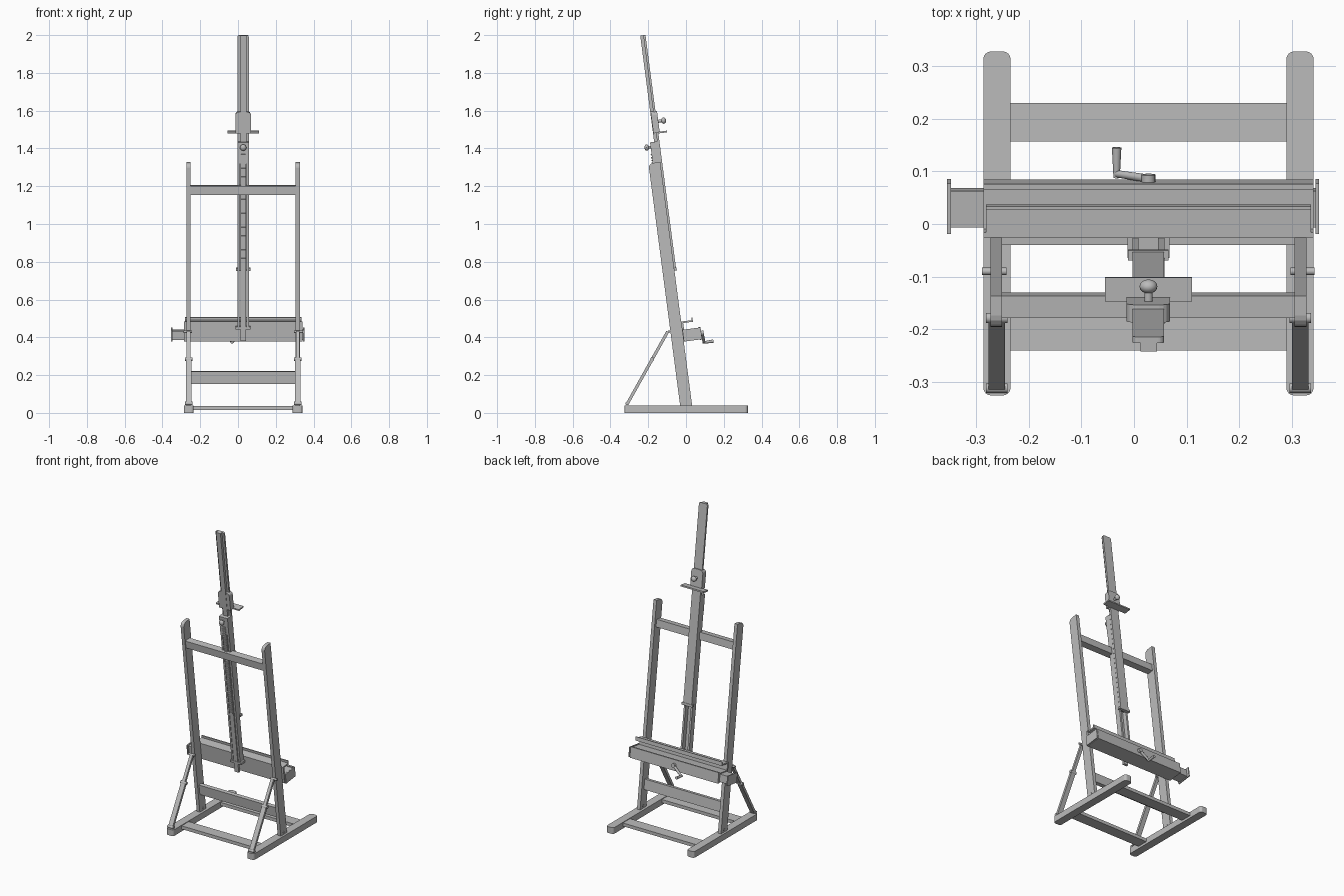
import bpy, bmesh, math
from mathutils import Matrix, Vector

if "Cube" in bpy.data.objects:
    bpy.data.objects.remove(bpy.data.objects["Cube"])

grey = bpy.data.materials.new("warm_grey")
grey.use_nodes = True
COLOUR = (0.5, 0.5, 0.5, 1)
grey.diffuse_color = COLOUR
grey.node_tree.nodes["Principled BSDF"].inputs["Base Color"].default_value = COLOUR

MID = 0.0275  # centre of the frame across x
FLAT = Matrix.Identity(4)
LEAN = Matrix.Translation((0, 0, 0.04)) @ Matrix.Rotation(math.atan(0.131), 4, 'X')


def finish(name, bm, frame=FLAT, smooth=False):
    bmesh.ops.recalc_face_normals(bm, faces=bm.faces)
    bm.transform(frame)
    mesh = bpy.data.meshes.new(name)
    bm.to_mesh(mesh)
    bm.free()
    mesh.materials.append(grey)
    obj = bpy.data.objects.new(name, mesh)
    bpy.context.collection.objects.link(obj)
    if smooth:
        bpy.ops.object.select_all(action='DESELECT')
        obj.select_set(True)
        bpy.context.view_layer.objects.active = obj
        bpy.ops.object.shade_smooth_by_angle()
    return obj


def box(name, x, y, z, frame=LEAN, round_edges=None, radius=0.015):
    """Box from three (low, high) ranges; round_edges picks edges by midpoint and direction."""
    bm = bmesh.new()
    bmesh.ops.create_cube(bm, size=1)
    for v in bm.verts:
        v.co = Vector([sum(r) / 2 + c * (r[1] - r[0]) for r, c in zip((x, y, z), v.co)])
    if round_edges:
        chosen = [e for e in bm.edges if round_edges((e.verts[0].co + e.verts[1].co) / 2,
                                                     (e.verts[1].co - e.verts[0].co).normalized())]
        bmesh.ops.bevel(bm, geom=chosen, offset=radius, segments=4, profile=0.5, affect='EDGES')
    return finish(name, bm, frame)


def rod(name, start, end, r1, r2=None, frame=LEAN, sides=16):
    start, end = Vector(start), Vector(end)
    bm = bmesh.new()
    bmesh.ops.create_cone(bm, cap_ends=True, segments=sides, radius1=r1,
                          radius2=r1 if r2 is None else r2, depth=(end - start).length)
    turn = (end - start).to_track_quat('Z', 'Y').to_matrix().to_4x4()
    return finish(name, bm, frame @ Matrix.Translation((start + end) / 2) @ turn, True)


def knob(name, centre, radius, squash):
    bm = bmesh.new()
    bmesh.ops.create_uvsphere(bm, u_segments=16, v_segments=8, radius=radius)
    bm.transform(Matrix.Diagonal((1, squash, 1, 1)))
    return finish(name, bm, LEAN @ Matrix.Translation(centre), True)


# Diagonal strut frame: local z runs up the strut
foot_pin, top_pin = Vector((0, -0.312, 0.046)), Vector((0, -0.097, 0.43))
slope = top_pin - foot_pin
length = slope.length
STRUT = Matrix.Translation(foot_pin) @ Matrix.Rotation(math.atan2(-slope.y, slope.z), 4, 'X')

# Mirrored side parts
for side, s in (("right", -1), ("left", 1)):
    def across(a, b):
        return tuple(sorted((MID + s * a, MID + s * b)))

    def bolt(name, inner, outer, y, z, r, frame=FLAT):
        rod(f"{side}_{name}", (MID + s * inner, y, z), (MID + s * outer, y, z), r, frame=frame)

    box(f"{side}_foot", across(0.262, 0.314), (-0.326, 0.328), (0, 0.04), FLAT,
        lambda m, d: abs(d.z) > 0.9)
    box(f"{side}_upright", across(0.278, 0.3), (-0.031, 0.032), (-0.005, 1.295), LEAN,
        lambda m, d: abs(d.x) > 0.9 and m.z > 1 and m.y < 0, 0.025)
    box(f"{side}_lower_strut", across(0.273, 0.304), (-0.008, 0.008), (0, length * 0.62), STRUT)
    box(f"{side}_upper_strut", across(0.279, 0.299), (-0.008, 0.008), (length * 0.5, length), STRUT)
    bolt("strut_clamp", 0.268, 0.309, 0, length * 0.62, 0.01, STRUT)
    bolt("strut_top_bolt", 0.27, 0.316, -0.09, 0.43, 0.007)
    bolt("strut_foot_bolt", 0.268, 0.309, -0.312, 0.05, 0.009)
    bolt("upright_bolt", 0.274, 0.304, 0, 0.055, 0.007)

# Cross rails
span = (MID - 0.28, MID + 0.28)
foot_span = (MID - 0.264, MID + 0.264)
box("front_base_rail", foot_span, (-0.24, -0.167), (0.015, 0.036), FLAT)
box("back_base_rail", foot_span, (0.157, 0.23), (0.015, 0.036), FLAT)
box("lower_rail", span, (-0.016, 0.008), (0.117, 0.182))
box("upper_rail", span, (-0.026, 0.016), (1.127, 1.174))

# Tray with sliding drawer and canvas ledge
tray = (MID - 0.314, MID + 0.314)
box("tray_body", tray, (0.034, 0.118), (0.336, 0.396))
box("tray_front_board", tray, (0.118, 0.129), (0.334, 0.402))
box("tray_back_board", tray, (0.031, 0.042), (0.336, 0.443))
box("drawer", (-0.35, 0.348), (0.044, 0.114), (0.342, 0.39))
for name, x in (("right_drawer_end", -0.355), ("left_drawer_end", 0.345)):
    box(name, (x, x + 0.007), (0.033, 0.13), (0.336, 0.399))
ledge = (MID - 0.309, MID + 0.309)
box("canvas_ledge", ledge, (0.04, 0.092), (0.434, 0.443))
box("ledge_lip", ledge, (0.088, 0.094), (0.434, 0.458))

# Crank: hub, arm and grip
hub, tip = Vector((MID, 0.135, 0.368)), Vector((-0.033, 0.138, 0.318))
rod("crank_hub", hub - Vector((0, 0.02, 0)), hub + Vector((0, 0.008, 0)), 0.013)
rod("crank_arm", hub, tip, 0.008, 0.007)
rod("crank_grip", tip - Vector((0, 0.008, 0)), tip + Vector((0, 0.05, 0)), 0.006, 0.009)

# Fixed mast: two rails with a toothed strip between them
for name, x in (("right_mast_rail", -0.003), ("left_mast_rail", 0.046)):
    box(name, (x, x + 0.012), (-0.006, 0.03), (0.41, 1.3))
box("ratchet_strip", (0.013, 0.042), (-0.008, 0.006), (0.345, 1.36))
TEETH = 40
for i in range(TEETH):
    z = 0.75 + i * 0.015
    box(f"ratchet_tooth_{i + 1}", (0.016, 0.039), (-0.013, -0.007), (z, z + 0.007))
box("mast_head", (-0.003, 0.058), (-0.008, 0.03), (1.29, 1.405))
box("mast_foot", (-0.012, 0.067), (-0.01, 0.03), (0.405, 0.42))
rod("mast_knob_stem", (MID, -0.005, 1.38), (MID, -0.03, 1.38), 0.007)
knob("mast_knob", (MID, -0.029, 1.38), 0.017, 0.7)

# Sliding mast: wide plank with a narrow tongue behind it
box("sliding_plank", (-0.003, 0.057), (0.03, 0.042), (0.722, 1.972), LEAN,
    lambda m, d: abs(d.y) > 0.9 and m.z > 1, 0.01)
box("sliding_tongue", (0.012, 0.044), (0.014, 0.031), (0.722, 1.972))
box("plank_bracket", (-0.011, 0.066), (0.026, 0.045), (0.715, 0.73))

# Upper canvas clamp
box("clamp_block", (-0.014, 0.068), (0.016, 0.05), (1.45, 1.565), LEAN,
    lambda m, d: abs(d.y) > 0.9 and m.z > 1.5, 0.02)
box("clamp_shelf", (-0.055, 0.11), (0.042, 0.088), (1.446, 1.455))
rod("clamp_knob_stem", (MID, 0.045, 1.51), (MID, 0.075, 1.51), 0.008)
knob("clamp_knob", (MID, 0.078, 1.51), 0.017, 0.8)
